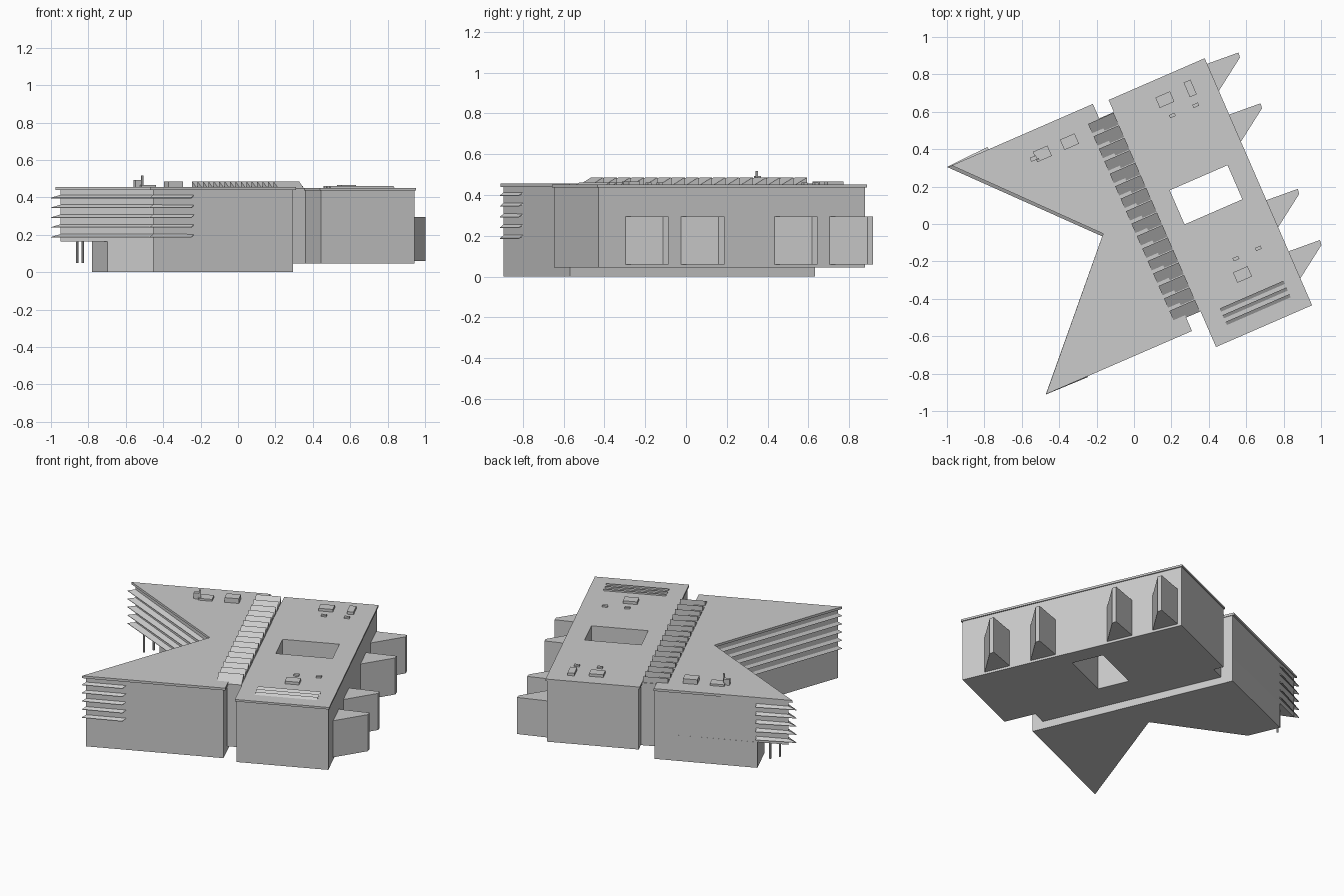
import bpy, bmesh, math
from mathutils import Matrix, Vector

if "Cube" in bpy.data.objects:
    bpy.data.objects.remove(bpy.data.objects["Cube"])

ANG = math.radians(23.5)
ROT = Matrix.Rotation(ANG, 4, 'Z')


def finish(bm, name, turn):
    if turn:
        bm.transform(ROT)
    bmesh.ops.recalc_face_normals(bm, faces=bm.faces)
    me = bpy.data.meshes.new(name)
    bm.to_mesh(me)
    bm.free()
    ob = bpy.data.objects.new(name, me)
    bpy.context.collection.objects.link(ob)
    return ob


def prism(name, pts, z0, z1, turn=False):
    """Extrude a plan outline; turn=True means building-aligned coordinates."""
    bm = bmesh.new()
    f = bm.faces.new([bm.verts.new((x, y, z0)) for x, y in pts])
    r = bmesh.ops.extrude_face_region(bm, geom=[f])
    vs = [g for g in r['geom'] if isinstance(g, bmesh.types.BMVert)]
    bmesh.ops.translate(bm, verts=vs, vec=(0, 0, z1 - z0))
    return finish(bm, name, turn)


def rect(u0, u1, v0, v1):
    return [(u0, v0), (u1, v0), (u1, v1), (u0, v1)]


def roof_box(name, x, y, w, d, z0, z1):
    """Building-aligned box centred on a world position."""
    c = ROT.inverted() @ Vector((x, y, 0))
    return prism(name, rect(c.x - w / 2, c.x + w / 2, c.y - d / 2, c.y + d / 2), z0, z1, True)


def wedge(name, u0, u1, v0, v1, z0, z1):
    """Sawtooth: rises from v0 to v1, then drops straight."""
    bm = bmesh.new()
    a, b = [[bm.verts.new((u, v, z)) for v, z in ((v0, z0), (v1, z0), (v1, z1))] for u in (u0, u1)]
    bm.faces.new(a)
    bm.faces.new(b)
    for i in range(3):
        j = (i + 1) % 3
        bm.faces.new((a[i], a[j], b[j], b[i]))
    return finish(bm, name, True)


def ring_block(name, outer, hole, z0, z1):
    """Rectangular block with a rectangular shaft through it."""
    bm = bmesh.new()
    o0, o1, h0, h1 = [[bm.verts.new((u, v, z)) for u, v in rect(*r)]
                      for r, z in ((outer, z0), (outer, z1), (hole, z0), (hole, z1))]
    for i in range(4):
        j = (i + 1) % 4
        for a, b in ((o0, o1), (h0, h1), (o0, h0), (o1, h1)):
            bm.faces.new((a[i], a[j], b[j], b[i]))
    return finish(bm, name, True)


# Two-winged block: upper storeys, ground floor cut back under one tip, roof slab
tip1, notch, tip2 = (-.95, .317), (-.155, -.05), (-.455, -.894)
back, front = (-.22, .632), (.295, -.568)
prism("wing_upper_storeys", [back, tip1, notch, tip2, front], .165, .44)
prism("wing_ground_floor", [back, (-.781, .391), (-.698, .20), notch, tip2, front], 0, .165)
prism("wing_roof", [(-.22, .642), (-.975, .313), (-.165, -.052), (-.47, -.91), (.31, -.572)], .44, .455)

# Columns under the overhanging tip
for i, (x, y) in enumerate(((-.86, .275), (-.83, .33))):
    prism(f"tip_column_{i}", [(x + .006 * math.cos(k * math.pi / 4), y + .006 * math.sin(k * math.pi / 4))
                              for k in range(8)], .05, .165)

# Sloping sun louvres wrapping both wing tips and the notch
inner = [(-.775, .394), tip1, notch, tip2, (-.235, -.798)]
outer = [(-.783, .412), (-1.0, .305), (-.17, -.066), (-.472, -.912), (-.25, -.82)]
for i in range(5):
    z = .185 + i * .0525
    bm = bmesh.new()
    rows = [[bm.verts.new((x, y, zz)) for x, y in path]
            for path, zz in ((inner, z + .018), (outer, z + .003), (outer, z), (inner, z + .010))]
    for r in range(4):
        a, b = rows[r], rows[(r + 1) % 4]
        for k in range(4):
            bm.faces.new((a[k], a[k + 1], b[k + 1], b[k]))
    for k in (0, 4):
        bm.faces.new([row[k] for row in rows])
    finish(bm, f"louvre_{i}", False)

# Courtyard block with roof slab
court = (.247, .584, -.11, .089)
ring_block("courtyard_block", (.148, .693, -.77, .655), court, .045, .437)
ring_block("courtyard_roof", (.14, .70, -.778, .662), court, .437, .45)

# Link between the blocks with sawtooth skylights
prism("link", rect(.05, .15, -.568, .592), .045, .447, True)
N = 16
step = 1.163 / N
for i in range(N):
    v = -.57 + i * step
    wedge(f"skylight_{i}", -.012, .137, v, v + step * .94, .447, .486)

# Projecting angled bays on the outer long side
for i, v in enumerate((.618, .322, -.177, -.475)):
    prism(f"angled_bay_{i}", [(.69, v - .153), (.874, v - .028), (.878, v), (.69, v + .012)], .06, .295, True)

# Rooftop plant
for i, (x, y, w, d, h) in enumerate((
        (.165, .665, .085, .06, .467), (.30, .725, .04, .085, .467),
        (.205, .58, .032, .018, .46), (.33, .635, .032, .018, .46),
        (.545, -.185, .032, .018, .46), (.665, -.13, .032, .018, .46),
        (.58, -.27, .085, .06, .467))):
    roof_box(f"courtyard_plant_{i}", x, y, w, d, .445, h)
for i in range(3):
    v = -.617 - i * .039
    wedge(f"roof_strip_{i}", .24, .612, v, v + .02, .449, .461)
roof_box("wing_plant_large", -.345, .44, .085, .06, .45, .485)
roof_box("wing_plant_low", -.49, .375, .085, .06, .45, .467)
roof_box("wing_plant_small", -.537, .35, .035, .022, .45, .492)
roof_box("antenna", -.512, .347, .01, .01, .45, .517)
